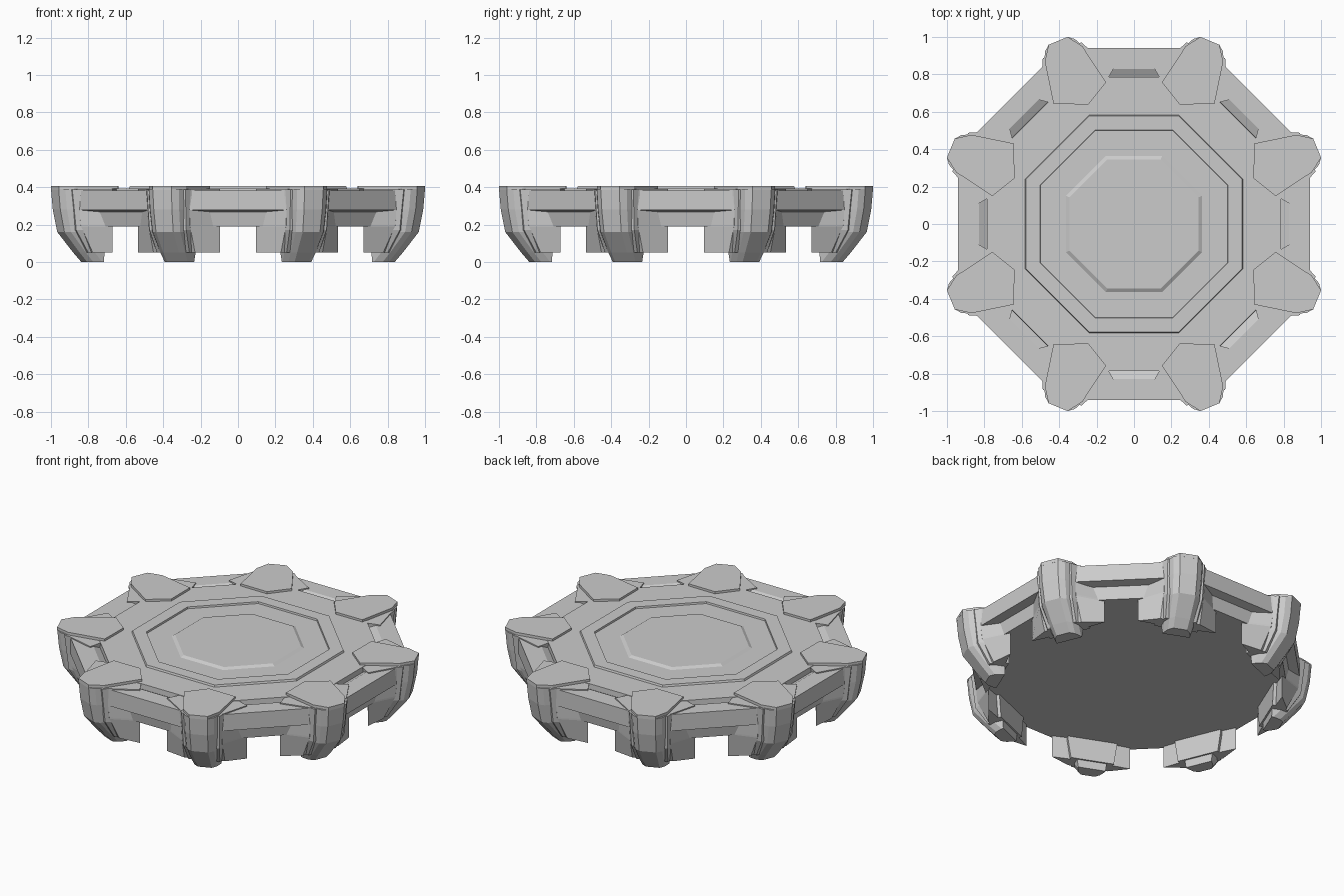
import bpy, bmesh, math
from math import sin, cos, pi

if "Cube" in bpy.data.objects:
    bpy.data.objects.remove(bpy.data.objects["Cube"])

STEP = pi / 4


def finish(bm, name):
    bmesh.ops.recalc_face_normals(bm, faces=bm.faces)
    me = bpy.data.meshes.new(name)
    bm.to_mesh(me)
    bm.free()
    ob = bpy.data.objects.new(name, me)
    bpy.context.collection.objects.link(ob)
    return ob


def skin(bm, rings):
    """Bridge stacked rings of points and cap both ends."""
    rows = [[bm.verts.new(p) for p in ring] for ring in rings]
    n = len(rows[0])
    for a, b in zip(rows, rows[1:]):
        for i in range(n):
            j = (i + 1) % n
            bm.faces.new((a[i], a[j], b[j], b[i]))
    bm.faces.new(rows[0])
    bm.faces.new(rows[-1])


def octagon(apothem, z):
    r = apothem / cos(pi / 8)
    return [(r * cos(STEP * (k + .5)), r * sin(STEP * (k + .5)), z) for k in range(8)]


def octagon_lathe(name, profile):
    bm = bmesh.new()
    skin(bm, [octagon(a, z) for a, z in profile])
    finish(bm, name)


def leg_part(name, sections):
    """Sections are (z, [(radial, tangential)...]), repeated at the 8 corners."""
    bm = bmesh.new()
    for k in range(8):
        a = STEP * (k + .5)
        s = 1 if k % 2 else -1
        skin(bm, [[(r * cos(a) - s * t * sin(a), r * sin(a) + s * t * cos(a), z)
                   for r, t in pts] for z, pts in sections])
    finish(bm, name)


def sym(half):
    """Complete a half outline by mirroring it in the tangential direction."""
    return half + [(r, -t) for r, t in reversed(half)]


# Octagonal platform: stepped top, edge groove, outer band and undercut skirt
octagon_lathe("platform", [
    (.345, .405), (.363, .394), (.50, .394), (.502, .405), (.578, .405),
    (.582, .393), (.785, .393), (.787, .36), (.83, .383), (.94, .383),
    (.94, .278), (.885, .268), (.87, .19)])

# Thin pointed cover plates on top of the legs
plate = [(1.06, .055), (.985, .108), (.757, .152), (.684, .02),
         (.757, -.152), (.985, -.108), (1.06, -.055)]
leg_part("leg_top_plates", [(.385, plate), (.407, plate)])


# Central ribs curving inwards to the feet
def rib(z, r, w, inner):
    return z, sym([(r, w * .5), (r - .025, w * .8), (r - .07, w), (inner, w)])


leg_part("leg_ribs", [rib(.39, 1.06, .108, .80), rib(.28, 1.05, .105, .80),
                      rib(.16, 1.025, .10, .80), rib(.05, .935, .09, .81),
                      rib(0, .89, .082, .81)])


# Second layer stepping out beside the ribs
def shoulder(z, r, w):
    return z, sym([(r, w * .72), (r - .09, w), (.80, w)])


leg_part("leg_shoulders", [shoulder(.388, 1.005, .155), shoulder(.17, .98, .148),
                           shoulder(.05, .905, .13)])


# Broad winged blocks behind, ending above the ground
def wing(z, r, inner):
    return z, sym([(r, .12), (.825, .237), (inner, .15)])


leg_part("leg_wing_blocks", [wing(.39, .98, .757), wing(.20, .96, .80),
                             wing(.19, .958, .82), wing(.05, .89, .82)])
